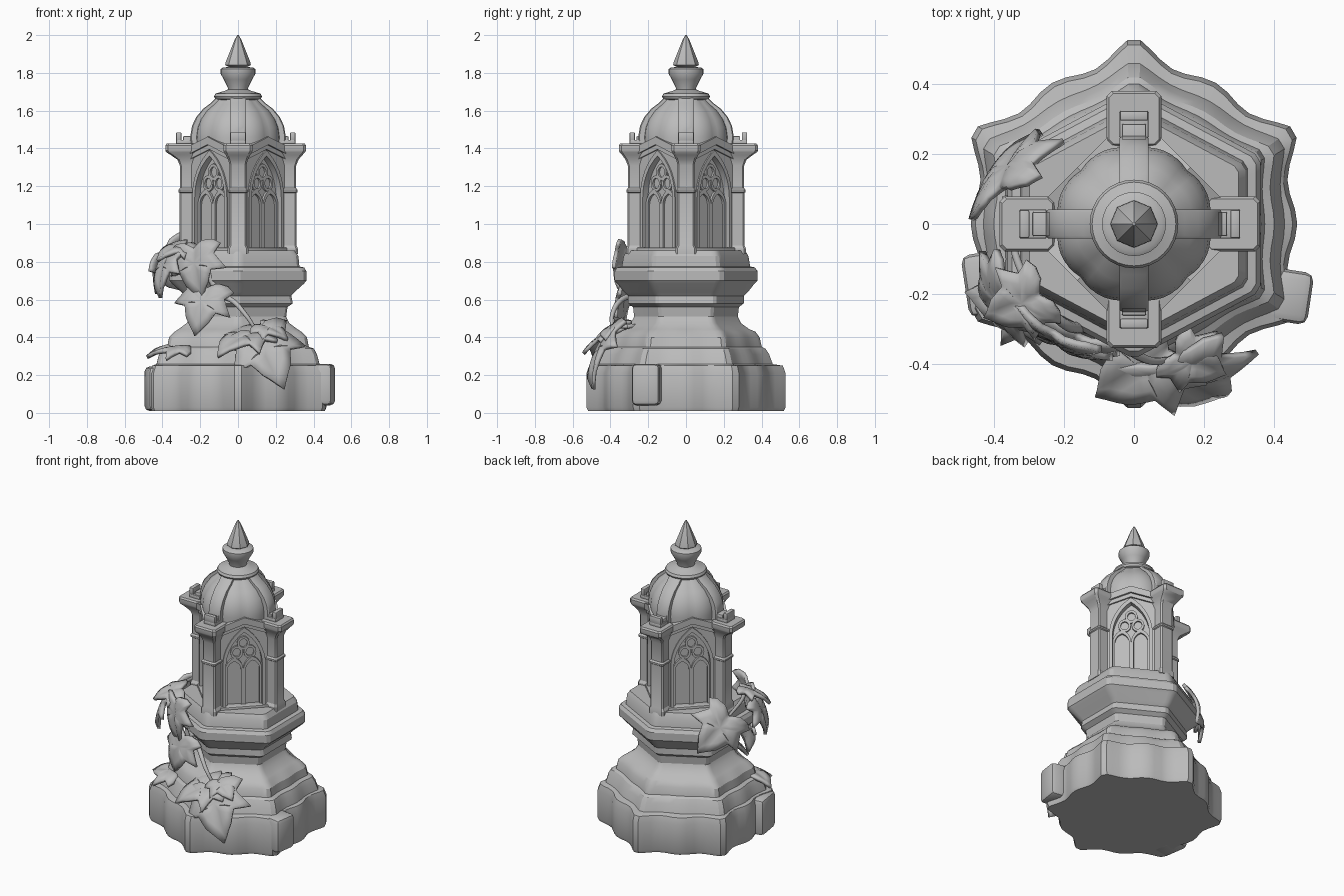
import bpy, bmesh, math
from mathutils import Vector, Matrix

if "Cube" in bpy.data.objects:
    bpy.data.objects.remove(bpy.data.objects["Cube"])

stone = bpy.data.materials.new("grey_stone")
stone.diffuse_color = (0.5, 0.5, 0.5, 1)
stone.use_nodes = True
stone.node_tree.nodes["Principled BSDF"].inputs["Base Color"].default_value = stone.diffuse_color


def finish(name, bm, angle=35, M=None):
    bmesh.ops.remove_doubles(bm, verts=bm.verts, dist=1e-5)
    bmesh.ops.recalc_face_normals(bm, faces=bm.faces)
    if M:
        bm.transform(M)
    me = bpy.data.meshes.new(name)
    bm.to_mesh(me)
    bm.free()
    ob = bpy.data.objects.new(name, me)
    bpy.context.collection.objects.link(ob)
    me.materials.append(stone)
    bpy.ops.object.select_all(action='DESELECT')
    ob.select_set(True)
    bpy.context.view_layer.objects.active = ob
    bpy.ops.object.shade_smooth_by_angle(angle=math.radians(angle))
    return ob


def loft(name, rings, angle=35, M=None):
    bm = bmesh.new()
    vs = [[bm.verts.new(p) for p in r] for r in rings]
    n = len(vs[0])
    for a, b in zip(vs, vs[1:]):
        for i in range(n):
            bm.faces.new((a[i], a[(i + 1) % n], b[(i + 1) % n], b[i]))
    bm.faces.new(vs[0][::-1])
    bm.faces.new(vs[-1])
    return finish(name, bm, angle, M)


def ngon(n, r, z, rot=0.0, lobe=0.0):
    out = []
    for i in range(n):
        a = rot + 2 * math.pi * i / n
        k = r * (1 - lobe * (1 - abs(math.sin(4 * a))))
        out.append(Vector((k * math.cos(a), k * math.sin(a), z)))
    return out


def square(h, z, cx):
    # square with clipped corners
    c = h * .82
    return [Vector((cx + x, y, z)) for x, y in ((h, -c), (h, c), (c, h), (-c, h),
                                                (-h, c), (-h, -c), (-c, -h), (c, -h))]


def hexring(a, r, z, c=0.0):
    # six-sided ring, each side hollowed beside its corners and full in the middle
    v = [Vector((0, r, z)), Vector((-a, r / 2, z)), Vector((-a, -r / 2, z)),
         Vector((0, -r, z)), Vector((a, -r / 2, z)), Vector((a, r / 2, z))]
    out = []
    for i in range(6):
        for t in (0.04, 0.1, 0.17, 0.25, 0.33, 0.42, 0.5, 0.58, 0.67, 0.75, 0.83, 0.9, 0.96):
            p = v[i].lerp(v[(i + 1) % 6], t)
            k = 1 - c * math.sin(2 * math.pi * t) ** 2
            out.append(Vector((p.x * k, p.y * k, z)))
    return out


def box(name, x0, x1, y0, y1, z0, z1, M=None, bevel=0.0):
    bm = bmesh.new()
    bmesh.ops.create_cube(bm, size=1)
    for v in bm.verts:
        v.co = Vector(((x0 + x1) / 2 + v.co.x * (x1 - x0), (y0 + y1) / 2 + v.co.y * (y1 - y0),
                       (z0 + z1) / 2 + v.co.z * (z1 - z0)))
    if bevel:
        bmesh.ops.bevel(bm, geom=bm.edges[:], offset=bevel, segments=2, affect='EDGES', profile=0.5)
    return finish(name, bm, 35, M)


def strip(name, inner, outer, w0, w1, M):
    # solid band between two outlines drawn on a wall (u sideways, z up, w outward)
    bm = bmesh.new()
    def row(pts, w):
        return [bm.verts.new((w, u, z)) for u, z in pts]
    a, b, c, d = row(inner, w0), row(outer, w0), row(outer, w1), row(inner, w1)
    for i in range(len(a) - 1):
        for p, q in ((a, b), (b, c), (c, d), (d, a)):
            bm.faces.new((p[i], q[i], q[i + 1], p[i + 1]))
    for i in (0, -1):
        bm.faces.new((a[i], b[i], c[i], d[i]))
    return finish(name, bm, 30, M)


def arch(h, spring, rise, u0=0.0, n=8):
    # pointed arch, left to right
    c = (rise * rise - h * h) / (2 * h)
    R = h + c
    end = math.atan2(rise, c)
    right = [(R * math.cos(end * i / n) - c, R * math.sin(end * i / n)) for i in range(n + 1)]
    pts = [(-u, z) for u, z in right] + right[-2::-1]
    return [(u0 + u, spring + z) for u, z in pts]


# Plinth, stepped base, waist and cornice
profile = [(0.46, 0.53, 0.01, .06), (0.468, 0.54, 0.03, .06), (0.468, 0.54, 0.21, .06),
           (0.455, 0.525, 0.25, .06), (0.432, 0.47, 0.258, .03), (0.418, 0.45, 0.31, .03),
           (0.402, 0.43, 0.34, .03), (0.375, 0.41, 0.35, .02), (0.365, 0.398, 0.40, .02),
           (0.335, 0.375, 0.43, .02), (0.315, 0.342, 0.443, 0), (0.272, 0.297, 0.475, 0),
           (0.255, 0.28, 0.51, 0), (0.262, 0.286, 0.56, 0), (0.29, 0.312, 0.58, 0),
           (0.282, 0.312, 0.62, 0), (0.30, 0.335, 0.64, 0), (0.35, 0.37, 0.685, 0),
           (0.362, 0.387, 0.70, 0), (0.362, 0.387, 0.75, 0), (0.35, 0.372, 0.77, 0),
           (0.325, 0.347, 0.775, 0), (0.32, 0.337, 0.83, 0), (0.30, 0.32, 0.86, 0)]
loft("stepped_base", [hexring(*p) for p in profile], 28)

# Loose stones against the plinth
box("corner_stone", -.075, .075, -.075, .075, .04, .26,
    Matrix.Translation((.432, -.205, 0)) @ Matrix.Rotation(-.15, 4, 'Z'), .025)
box("left_stone", -.07, .07, -.09, .09, .01, .245,
    Matrix.Translation((-.415, -.17, 0)) @ Matrix.Rotation(.15, 4, 'Z'), .025)

# Tower core
loft("tower_core", [ngon(4, 0.174 * math.sqrt(2), z) for z in (0.84, 1.43)])


def gable(u):
    return 1.45 - 0.36 * abs(u)


capital_out = (.282, .302, .306, .277)
for k in range(4):
    # Gothic wall on each diagonal side
    M = Matrix.Rotation(math.pi / 4 + k * math.pi / 2, 4, 'Z')
    inner = arch(.115, 1.14, .23)
    body = [(u, gable(u)) for u, z in inner]
    ins = [(-.115, .86), (-.115, 1.139)] + inner + [(.115, 1.139), (.115, .86)]
    outs = [(-.185, .86), (-.185, gable(.185))] + body + [(.185, gable(.185)), (.185, .86)]
    strip("wall_frame", ins, outs, .15, .205, M)
    big = [(-.13, .87)] + arch(.13, 1.14, .25) + [(.13, .87)]
    mid = [(-.11, .87)] + arch(.11, 1.14, .22) + [(.11, .87)]
    strip("arch_moulding", mid, big, .17, .214, M)
    line = [(u / 100, gable(u / 100)) for u in (-19, -12, 0, 12, 19)]
    strip("gable_coping", [(u, z - .03) for u, z in line], [(u, z + .012) for u, z in line], .15, .23, M)
    strip("gable_moulding", [(u, z - .055) for u, z in line], [(u, z - .02) for u, z in line], .18, .216, M)
    for s in (-1, 1):
        o = [(s * .056 - .056, .87)] + arch(.056, 1.1, .085, s * .056, 5) + [(s * .056 + .056, .87)]
        i = [(s * .056 - .042, .87)] + arch(.042, 1.1, .06, s * .056, 5) + [(s * .056 + .042, .87)]
        strip("lancet_tracery", i, o, .16, .188, M)
    # three-lobed tracery above the lancets
    for u, z in ((-.04, 1.215), (.04, 1.215), (0, 1.275)):
        ring = [(math.cos(a * math.pi / 6), math.sin(a * math.pi / 6)) for a in range(13)]
        strip("trefoil_lobe", [(u + .024 * c, z + .028 * s) for c, s in ring],
              [(u + .038 * c, z + .044 * s) for c, s in ring], .16, .186, M)
    box("window_sill", .16, .222, -.15, .15, .85, .875, M, .006)

    # Pillar, capital and battlement on each axis
    M = Matrix.Rotation(k * math.pi / 2, 4, 'Z')
    co = capital_out[k]
    loft("pillar", [square(h, z, cx) for h, z, cx in (
        (.055, .84, .262), (.055, .87, .262), (.046, .885, .264), (.046, 1.165, .264),
        (.052, 1.17, .264), (.052, 1.18, .264), (.044, 1.19, .264), (.044, 1.31, .264),
        (.052, 1.34, .268), (.064, 1.365, .6 * co + .108), (.074, 1.38, co), (.079, 1.39, co),
        (.079, 1.415, co), (.072, 1.425, co))], 30, M)
    box("battlement_seat", co - .055, co + .022, -.042, .042, 1.42, 1.445, M, .005)
    box("battlement_outer", co - .006, co + .022, -.04, .04, 1.44, 1.485, M, .005)
    box("battlement_link", .2, co - .015, -.035, .035, 1.41, 1.465, M, .005)

    # Dome rib
    rib = [(.25, 1.42), (.252, 1.47), (.243, 1.52), (.222, 1.565), (.185, 1.61), (.145, 1.64), (.115, 1.67)]
    bm = bmesh.new()
    rows = [[bm.verts.new(p) for p in ((r - .06, -.042, z - .02), (r - .006, -.042, z), (r, -.034, z),
             (r, .034, z), (r - .006, .042, z), (r - .06, .042, z - .02))] for r, z in rib]
    for a, b in zip(rows, rows[1:]):
        for i in range(6):
            bm.faces.new((a[i], a[(i + 1) % 6], b[(i + 1) % 6], b[i]))
    bm.faces.new(rows[0])
    bm.faces.new(rows[-1])
    finish("dome_rib", bm, 35, M)

# Lobed dome
loft("dome", [ngon(64, r, z, 0, .05) for r, z in ((.222, 1.40), (.227, 1.46), (.22, 1.51), (.202, 1.555),
                                                 (.17, 1.6), (.13, 1.635), (.10, 1.67))], 40)

# Finial
loft("finial_disc", [ngon(32, r, z) for r, z in ((.09, 1.65), (.12, 1.662), (.127, 1.675),
                                               (.12, 1.69), (.07, 1.705), (.048, 1.715))])
loft("finial_vase", [ngon(24, r, z) for r, z in ((.05, 1.70), (.055, 1.725), (.075, 1.765), (.092, 1.795),
                                               (.092, 1.82), (.08, 1.828), (.045, 1.832), (.045, 1.845))])
loft("finial_spike", [ngon(8, r, z) for r, z in ((.05, 1.832), (.068, 1.842), (.066, 1.855),
                                               (.042, 1.915), (.018, 1.975), (.004, 2.0))], 25)

# Ivy leaves: lobed outline, bent and thickened
half = [(0, 0), (.2, .13), (.4, .13), (.54, .04), (.42, -.14), (.62, -.46), (.34, -.46), (.24, -.7), (0, -1)]


def leaf(stem, tip, normal, size):
    d = Vector(tip).normalized()
    s = d.cross(Vector(normal)).normalized()
    n = s.cross(d)
    outline = half + [(-x, y) for x, y in half[-2:0:-1]]
    bm = bmesh.new()
    c = bm.verts.new((0, -.3, 0))
    vs = [bm.verts.new((x, y, 0)) for x, y in outline]
    for i in range(len(vs)):
        bm.faces.new((c, vs[i], vs[(i + 1) % len(vs)]))
    bmesh.ops.subdivide_edges(bm, edges=bm.edges[:], cuts=2, use_grid_fill=True)
    for v in bm.verts:
        x, y = v.co.x, v.co.y
        h = .1 - .3 * (y + .35) ** 2 - .5 * x * x - .06 * math.exp(-(x * 9) ** 2)
        v.co = Vector(stem) + (s * x - d * y + n * h) * size
    ob = finish("ivy_leaf", bm, 50)
    m = ob.modifiers.new("thickness", 'SOLIDIFY')
    m.thickness = .02
    m.offset = 0


for args in (((-.16, -.32, .66), (-.3, -.1, -1), (-.35, -1, .25), .26),
             ((-.23, -.31, .87), (.1, -.1, -1), (-.5, -.8, .3), .27),
             ((-.36, -.2, .84), (-.3, -.2, -1), (-.9, -.4, .3), .24),
             ((-.27, -.2, .89), (-.8, -.35, -.35), (-.1, -.3, 1), .19),
             ((-.38, .1, .85), (.38, .7, -.8), (-.75, .45, .45), .29),
             ((-.27, -.23, .345), (-1, .15, -.15), (-.1, -.2, 1), .22),
             ((.1, -.4, .42), (.42, -.33, -.8), (.1, -.85, .4), .34),
             ((.1, -.36, .43), (-.75, -.5, -.4), (-.1, -.4, 1), .28),
             ((.12, -.37, .46), (.8, -.35, -.35), (.2, -.5, .9), .17)):
    leaf(*args)


# Vine stems
def vine(pts, r):
    cu = bpy.data.curves.new("vine_stem", 'CURVE')
    cu.dimensions = '3D'
    cu.bevel_depth = r
    cu.bevel_resolution = 2
    cu.use_fill_caps = True
    sp = cu.splines.new('BEZIER')
    sp.bezier_points.add(len(pts) - 1)
    for i, (b, p) in enumerate(zip(sp.bezier_points, pts)):
        b.co = p
        b.handle_left_type = b.handle_right_type = 'AUTO'
        b.radius = 1 - .5 * i / (len(pts) - 1)
    cu.materials.append(stone)
    bpy.context.collection.objects.link(bpy.data.objects.new("vine_stem", cu))


vine([(-.14, -.25, .62), (-.04, -.34, .6), (.04, -.39, .52), (.1, -.39, .43)], .018)
vine([(-.12, -.3, .66), (-.22, -.27, .85), (-.32, -.14, .87), (-.37, .08, .84)], .018)
